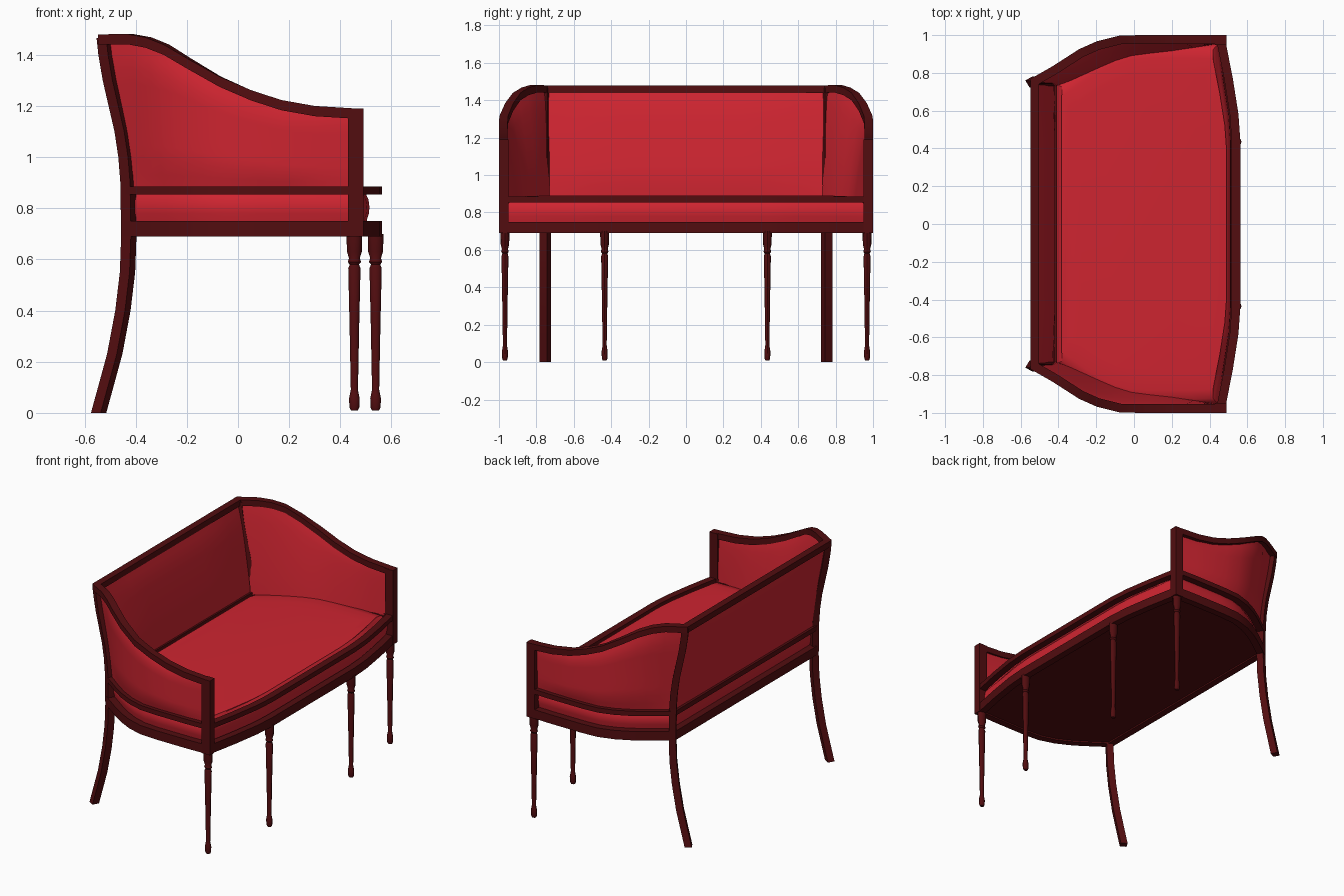
import bpy, bmesh, math
from mathutils import Vector

if "Cube" in bpy.data.objects:
    bpy.data.objects.remove(bpy.data.objects["Cube"])


def material(name, rgb):
    m = bpy.data.materials.new(name)
    m.diffuse_color = (*rgb, 1)
    m.use_nodes = True
    m.node_tree.nodes["Principled BSDF"].inputs["Base Color"].default_value = m.diffuse_color
    return m


RED = material("red upholstery", (0.62, 0.018, 0.03))
WOOD = material("dark red wood", (0.085, 0.004, 0.005))


def loft(name, rings, mat, closed=False, cap=True):
    """Skin a list of closed rings."""
    bm = bmesh.new()
    vs = [[bm.verts.new(p) for p in r] for r in rings]
    n = len(vs[0])
    pairs = list(zip(vs, vs[1:])) + ([(vs[-1], vs[0])] if closed else [])
    for a, b in pairs:
        for i in range(n):
            j = (i + 1) % n
            bm.faces.new((a[i], a[j], b[j], b[i]))
    if cap and not closed:
        bm.faces.new(vs[0])
        bm.faces.new(vs[-1])
    bmesh.ops.recalc_face_normals(bm, faces=bm.faces)
    me = bpy.data.meshes.new(name)
    bm.to_mesh(me)
    bm.free()
    me.materials.append(mat)
    ob = bpy.data.objects.new(name, me)
    bpy.context.collection.objects.link(ob)
    return ob


def plan_normals(path, closed=False):
    """Mitred horizontal normals along a path."""
    out, n = [], len(path)
    for i in range(n):
        ds = []
        for a, b in ((i - 1, i), (i, i + 1)):
            if closed or (a >= 0 and b < n):
                p, q = path[a % n], path[b % n]
                ds.append(Vector((q[0] - p[0], q[1] - p[1], 0)).normalized())
        t = (ds[0] + ds[-1]).normalized()
        out.append(Vector((-t.y, t.x, 0)) / max(0.5, t.dot(ds[0])))
    return out


def rail(name, path, w, h, closed=False):
    rings = []
    for p, n in zip(path, plan_normals(path, closed)):
        p, u = Vector(p), Vector((0, 0, h / 2))
        s = n * w / 2
        rings.append([p + s + u, p - s + u, p - s - u, p + s - u])
    return loft(name, rings, WOOD, closed)


def box(name, x0, x1, y0, y1, z0, z1, mat):
    ring = lambda z: [(x0, y0, z), (x1, y0, z), (x1, y1, z), (x0, y1, z)]
    return loft(name, [ring(z0), ring(z1)], mat)


# Guide curves: arm top edge, arm base and bowed front (y > 0 half)
arm_top = [(-.525, .755, 1.46), (-.42, .815, 1.461), (-.35, .86, 1.448), (-.28, .905, 1.42),
           (-.19, .945, 1.365), (-.07, .975, 1.295), (.05, .977, 1.242), (.17, .977, 1.203),
           (.30, .977, 1.18), (.46, .977, 1.17)]
arm_base = [(-.43, .75), (-.36, .80), (-.29, .85), (-.22, .895), (-.13, .94), (-.03, .97),
            (.08, .977), (.20, .977), (.32, .977), (.46, .972)]
front = [(.50, .77), (.53, .58), (.54, .44)]

half = arm_base + front
loop = half + [(x, -y) for x, y in reversed(half)]


def at(z):
    return [(x, y, z) for x, y in loop]


# Seat rails running all round
rail("lower_seat_rail", at(.72), .046, .06, True)
rail("upper_seat_rail", at(.87), .046, .032, True)

# Upholstered seat with a slight bulge on its edge and a gentle dome
inward = plan_normals(loop, True)
side = 1 if inward[5].y < 0 else -1
rings = []
for off, z in ((.03, .71), (.024, .755), (.016, .78), (.014, .805), (.018, .835),
               (.03, .86), (.05, .878), (.10, .886), (.2, .89)):
    r = []
    for (x, y), n in zip(loop, inward):
        if off < .06:
            o = off + (.012 if x > .47 else 0)
            r.append((x + n.x * side * o, y + n.y * side * o, z))
        else:  # shrink towards the middle for the crown
            k = 1 - off
            r.append((.04 + (x - .04) * k, y * k, z))
    rings.append(r)
loft("seat", rings, RED)

# Wooden underside
shrunk = [(x * .97, y * .98) for x, y in loop]
loft("seat_underside", [[(x, y, z) for x, y in shrunk] for z in (.700, .712)], WOOD)

# Top rail over both arms and the back
rail("top_rail", arm_top[::-1] + [(x, -y, z) for x, y, z in arm_top], .046, .04)


def panel(name, base, top, outer, inner, sign):
    """Padded panel between two edges; outer and inner give offsets at (u, v)."""
    nb = plan_normals(base)
    rows, steps = [], 10
    for k in range(steps + 1):
        v = k / steps
        faces = ([], [])
        for i, (b, t) in enumerate(zip(base, top)):
            u = i / (len(base) - 1)
            w = v ** 1.3
            p = Vector((b[0] + (t[0] - b[0]) * w, b[1] + (t[1] - b[1]) * w,
                        .872 + (t[2] - .872) * v))
            n = nb[i] * sign
            faces[0].append(p - n * outer(u, v))
            faces[1].append(p + n * inner(u, v))
        rows.append(faces[0] + faces[1][::-1])
    return loft(name, rows, RED, cap=False)


def pillow(u, v):
    return min(1, 5 * u, 5 * (1 - u)) * min(1, 4.5 * v + .05, 6 * (1 - v))


def arm_inner(u, v):
    return .008 + .075 * math.sin(math.pi * min(1, u * .93 + .05)) ** .8 * (1 - v) ** .7


for s, label in ((1, "left"), (-1, "right")):
    base = [(x, s * y) for x, y in arm_base]
    top = [(x, s * y, z) for x, y, z in arm_top]
    sign = -s if plan_normals(arm_base)[5].y > 0 else s
    sign = 1 if plan_normals(base)[6].y * s < 0 else -1
    panel(label + "_arm_panel", base, top, lambda u, v: -.008 + .024 * pillow(u, v), arm_inner, sign)

    # Front arm post
    box(label + "_arm_post", .43, .49, min(s * .948, s), max(s * .948, s), .69, 1.19, WOOD)

    # Back post and sabre leg in one sweep
    path = [(0, -.545), (.12, -.512), (.23, -.482), (.4, -.45), (.55, -.432), (.69, -.427),
            (.9, -.43), (1.0, -.438), (1.1, -.453), (1.2, -.476), (1.3, -.499), (1.4, -.516), (1.465, -.523)]
    r = .031
    angs = [math.radians(a) for a in (75, 165, 255, 345)]
    loft(label + "_back_leg",
         [[(x + r * math.cos(a), s * (.752 + r * math.sin(a)), z) for a in angs] for z, x in path], WOOD)

    # Turned front legs
    prof = [(.01, .014), (.02, .019), (.055, .021), (.075, .017), (.09, .014), (.35, .019),
            (.565, .024), (.58, .018), (.59, .026), (.605, .021), (.63, .029), (.70, .031)]
    for x, y, pos in ((.455, .968, "outer"), (.538, .435, "inner")):
        loft(f"{label}_{pos}_front_leg",
             [[(x + q * math.cos(i * math.pi / 6), s * y + .78 * q * math.sin(i * math.pi / 6), z)
               for i in range(12)] for z, q in prof], WOOD)

# Back panel between the posts
ys = [-.745 + 1.49 * i / 10 for i in range(11)]
bn = [(-.43, y) for y in ys]
bt = [(-.525, y, 1.46) for y in ys]
panel("back_panel", bn, bt, lambda u, v: .004 + .012 * pillow(u, v),
      lambda u, v: .01 + .014 * pillow(u, v), -1)

# Smooth shading with sharp edges kept
for ob in bpy.context.scene.objects:
    ob.select_set(True)
    bpy.context.view_layer.objects.active = ob
bpy.ops.object.shade_smooth_by_angle(angle=math.radians(35))
